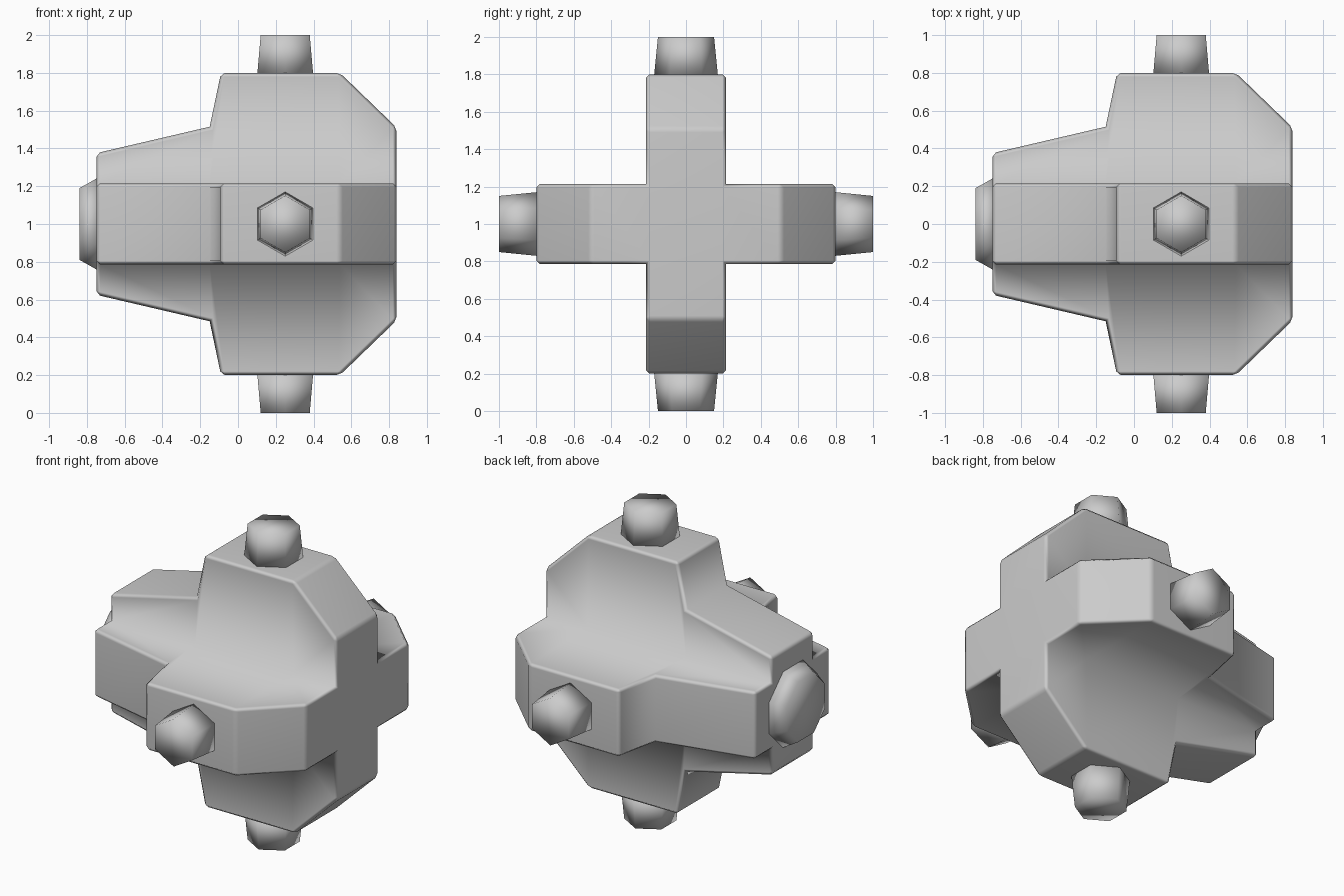
import bpy
import bmesh
import math
from mathutils import Matrix, Vector

cube = bpy.data.objects.get("Cube")
if cube:
    bpy.data.objects.remove(cube, do_unlink=True)

CENTRE = Matrix.Translation((0, 0, 1))
HALF = 0.215                      # half the plate thickness

# Single grey material
grey = bpy.data.materials.new("plain grey")
grey.use_nodes = True
colour = (0.6, 0.6, 0.6, 1)
grey.diffuse_color = colour
grey.node_tree.nodes["Principled BSDF"].inputs["Base Color"].default_value = colour


def finish(bm, name):
    """Turn a bmesh into a smooth shaded object lifted to the model centre."""
    bmesh.ops.recalc_face_normals(bm, faces=bm.faces)
    bm.transform(CENTRE)
    for face in bm.faces:
        face.smooth = True
    mesh = bpy.data.meshes.new(name)
    bm.to_mesh(mesh)
    bm.free()
    mesh.materials.append(grey)
    obj = bpy.data.objects.new(name, mesh)
    bpy.context.collection.objects.link(obj)
    return obj


def cross_body():
    """Four identical fins around a square core, with chamfered outer edges."""
    # Fin outline: position along x and reach from the axis
    outline = [(-0.75, 0.375), (-0.15, 0.515), (-0.09, 0.80), (0.54, 0.80), (0.84, 0.51)]
    bm = bmesh.new()

    def face(points, turn):
        bm.faces.new([bm.verts.new(turn @ Vector(p)) for p in points])

    for k in range(4):
        turn = Matrix.Rotation(k * math.pi / 2, 3, 'X')
        for (xa, ra), (xb, rb) in zip(outline, outline[1:]):
            for y in (-HALF, HALF):
                face([(xa, y, HALF), (xb, y, HALF), (xb, y, rb), (xa, y, ra)], turn)
            face([(xa, -HALF, ra), (xb, -HALF, rb), (xb, HALF, rb), (xa, HALF, ra)], turn)
        for x, r in (outline[0], outline[-1]):
            face([(x, -HALF, HALF), (x, HALF, HALF), (x, HALF, r), (x, -HALF, r)], turn)
    # Core end squares
    for x, r in (outline[0], outline[-1]):
        face([(x, -HALF, -HALF), (x, HALF, -HALF), (x, HALF, HALF), (x, -HALF, HALF)],
             Matrix.Identity(3))
    bmesh.ops.remove_doubles(bm, verts=bm.verts, dist=0.001)
    bmesh.ops.recalc_face_normals(bm, faces=bm.faces)
    # Chamfer only the convex edges
    convex = [e for e in bm.edges if e.is_manifold and e.calc_face_angle_signed() > 0.15]
    bmesh.ops.bevel(bm, geom=convex, offset=0.02, segments=1, profile=0.5,
                    affect='EDGES', clamp_overlap=True)
    body = finish(bm, "cross_body")
    body.modifiers.new("weighted_normals", 'WEIGHTED_NORMAL')


def tapered_stud(name, sides, base, tip, height, matrix):
    """Tapered prism standing on its own base, placed by a matrix."""
    bm = bmesh.new()
    bmesh.ops.create_cone(bm, cap_ends=True, segments=sides, radius1=base,
                          radius2=tip, depth=height)
    spin = Matrix.Rotation(math.pi / sides if sides == 8 else 0, 4, 'Z')
    bm.transform(matrix @ Matrix.Translation((0, 0, height / 2)) @ spin)
    finish(bm, name)


cross_body()

# Hexagonal studs on the four fin tips
for k, side in enumerate(("top", "front", "bottom", "back")):
    place = (Matrix.Rotation(k * math.pi / 2, 4, 'X')
             @ Matrix.Translation((0.25, 0, 0.80)))
    tapered_stud(side + "_stud", 6, 0.17, 0.15, 0.2, place)

# Octagonal cap on the narrow end
tapered_stud("end_cap", 8, 0.26, 0.205, 0.09,
             Matrix.Translation((-0.75, 0, 0)) @ Matrix.Rotation(-math.pi / 2, 4, 'Y'))
